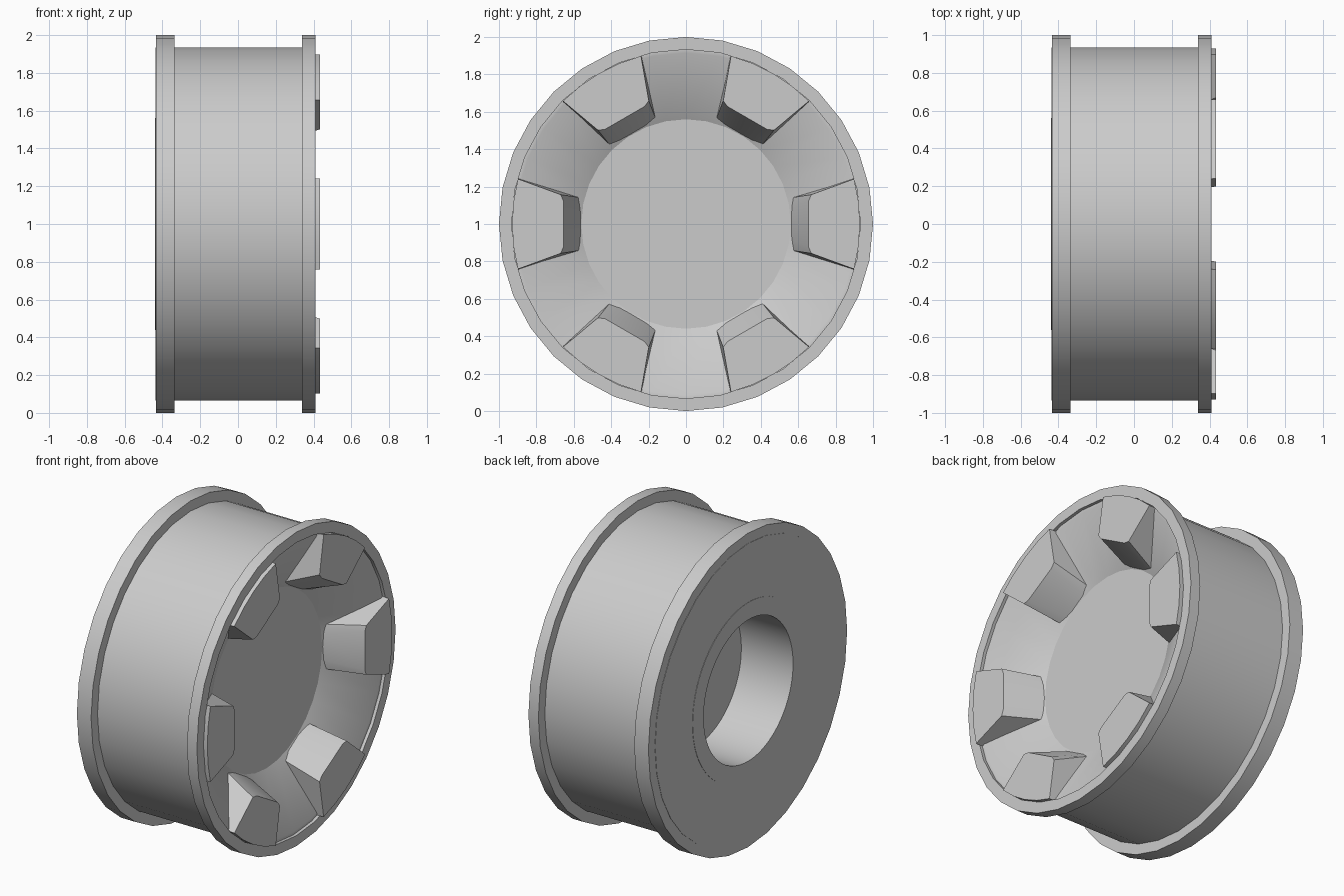
import bpy, bmesh, math
from math import cos, sin, tau, radians

cube = bpy.data.objects.get("Cube")
if cube:
    bpy.data.objects.remove(cube)

# Single flat grey
grey = bpy.data.materials.new("plain_grey")
grey.use_nodes = True
colour = (0.6, 0.6, 0.6, 1)
grey.diffuse_color = colour
grey.node_tree.nodes["Principled BSDF"].inputs["Base Color"].default_value = colour


def finish(bm, name):
    bmesh.ops.recalc_face_normals(bm, faces=bm.faces)
    mesh = bpy.data.meshes.new(name)
    bm.to_mesh(mesh)
    bm.free()
    mesh.materials.append(grey)
    obj = bpy.data.objects.new(name, mesh)
    obj.location.z = 1
    bpy.context.collection.objects.link(obj)
    bpy.ops.object.select_all(action="DESELECT")
    obj.select_set(True)
    bpy.context.view_layer.objects.active = obj
    bpy.ops.object.shade_smooth_by_angle(angle=radians(30))
    return obj


def revolve(name, profile, sides, closed=True):
    """Spin an (x, radius) profile about the x axis."""
    bm = bmesh.new()
    points = [bm.verts.new((x, r, 0)) for x, r in profile]
    pairs = list(zip(points, points[1:]))
    if closed:
        pairs.append((points[-1], points[0]))
    edges = [bm.edges.new(p) for p in pairs]
    bmesh.ops.spin(bm, geom=points + edges, cent=(0, 0, 0), axis=(1, 0, 0),
                   angle=tau, steps=sides)
    bmesh.ops.remove_doubles(bm, verts=bm.verts, dist=1e-4)
    return finish(bm, name)


def flange(name, x0, x1, inner):
    revolve(name, [(x0, inner), (x0, 1), (x1, 1), (x1, inner)], 32)


# Barrel with the sloping dish on its outer side
revolve("barrel", [(-0.437, 0.54), (-0.437, 0.935), (0.39, 0.935),
                   (0.39, 0.915), (0.2, 0.56), (0.19, 0.54)], 32)
flange("inner_flange", -0.435, -0.335, 0.92)
flange("outer_flange", 0.34, 0.41, 0.933)

# Hub, solid at the front and bored from the back
revolve("hub", [(0.2, 0), (0.2, 0.56), (-0.439, 0.56), (-0.439, 0.45),
                (-0.075, 0.45), (-0.075, 0)], 64, closed=False)


def outline(half_angle, shoulder, tip):
    """Right half, then mirrored left half, of a spoke outline."""
    arc = [(0.93 * cos(half_angle * k), 0.93 * sin(half_angle * k)) for k in (0.5, 1)]
    half = arc + [shoulder, tip]
    return [(0.93, 0)] + half + [(r, -t) for r, t in reversed(half)]


# Six spokes, drafted from a wide base to a flat face
top = outline(radians(15), (0.67, 0.157), (0.655, 0.122))
base = outline(radians(15.9), (0.56, 0.14), (0.555, 0.083))
for i in range(6):
    a = tau * i / 6
    bm = bmesh.new()
    rings = [[bm.verts.new((x, r * cos(a) - t * sin(a), r * sin(a) + t * cos(a)))
              for r, t in shape] for x, shape in ((0.18, base), (0.435, top))]
    low, high = rings
    bm.faces.new(low)
    bm.faces.new(high)
    n = len(low)
    for k in range(n):
        j = (k + 1) % n
        bm.faces.new((low[k], low[j], high[j], high[k]))
    finish(bm, f"spoke_{i + 1}")
